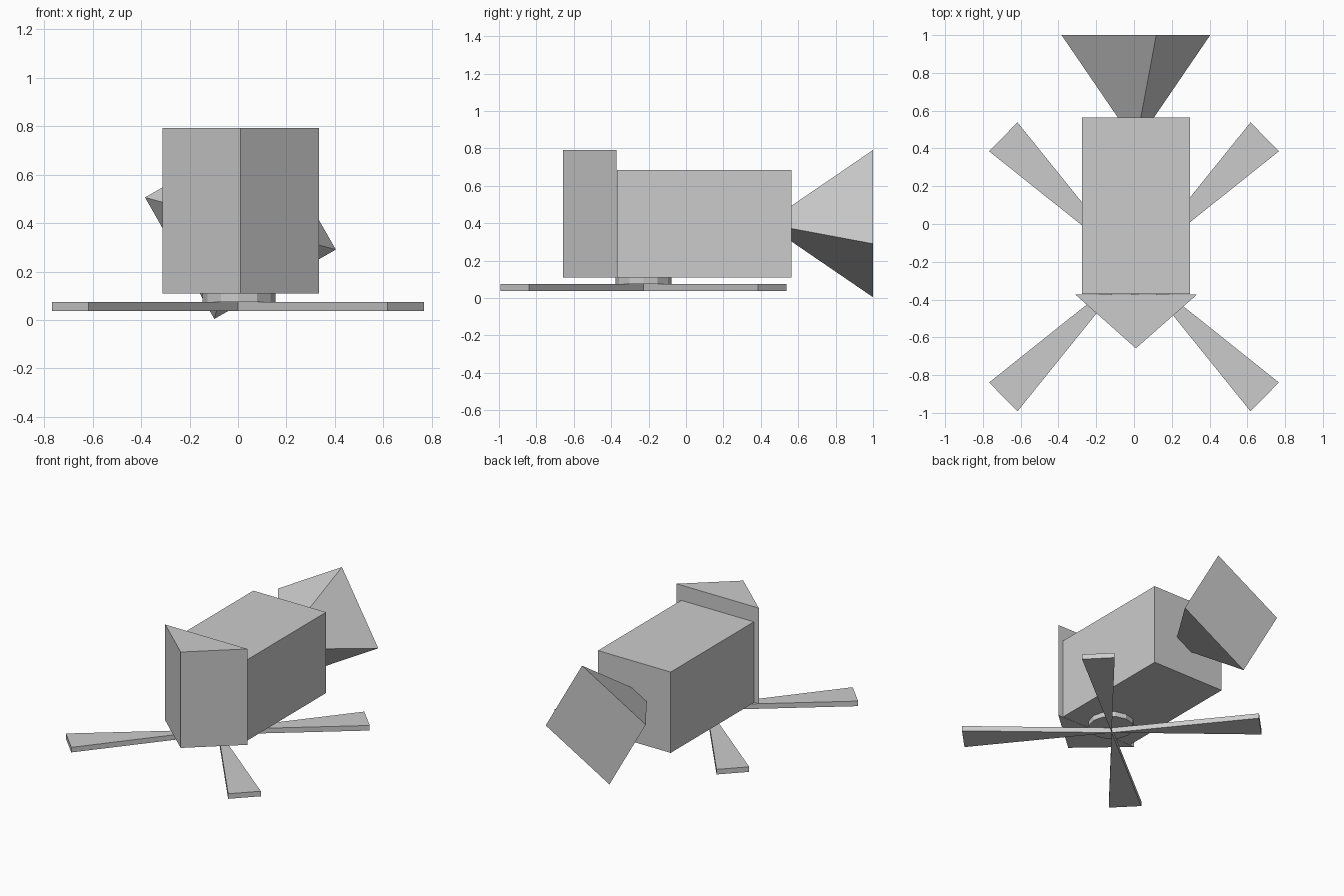
import bpy, bmesh, math
from mathutils import Matrix, Vector

if "Cube" in bpy.data.objects:
    bpy.data.objects.remove(bpy.data.objects["Cube"])


def finish(name, bm):
    bmesh.ops.recalc_face_normals(bm, faces=bm.faces)
    mesh = bpy.data.meshes.new(name)
    bm.to_mesh(mesh)
    bm.free()
    obj = bpy.data.objects.new(name, mesh)
    bpy.context.collection.objects.link(obj)
    return obj


def prism(name, outline, z0, z1):
    """Extrude a flat xy outline from z0 up to z1."""
    bm = bmesh.new()
    face = bm.faces.new([bm.verts.new((x, y, z0)) for x, y in outline])
    top = bmesh.ops.extrude_face_region(bm, geom=[face])["geom"]
    verts = [v for v in top if isinstance(v, bmesh.types.BMVert)]
    bmesh.ops.translate(bm, verts=verts, vec=(0, 0, z1 - z0))
    return finish(name, bm)


# Main body block
prism("body", [(-0.275, -0.37), (0.297, -0.37), (0.297, 0.565), (-0.275, 0.565)], 0.11, 0.685)

# Wedge-shaped nose, taller and wider than the body
prism("nose", [(-0.312, -0.372), (0.01, -0.658), (0.335, -0.372)], 0.11, 0.792)

# Four-sided tail cone flaring backwards, twisted about its axis
bm = bmesh.new()
apex_y, base_y, radius = 0.424, 1.0, 0.408
apex = bm.verts.new((0.01, apex_y, 0.398))
ring = []
for i in range(4):
    a = math.radians(-15.3 + 90 * i)
    ring.append(bm.verts.new((0.01 + radius * math.cos(a), base_y, 0.398 + radius * math.sin(a))))
bm.faces.new(ring)
for i in range(4):
    bm.faces.new((apex, ring[i], ring[(i + 1) % 4]))
finish("tail", bm)

# Short hub joining the body to the blades
cx, cy = 0.0, -0.227
bm = bmesh.new()
bmesh.ops.create_cone(bm, cap_ends=True, segments=12, radius1=0.15, radius2=0.15, depth=0.037,
                      matrix=Matrix.Translation((cx + 0.004, cy, 0.0925)))
finish("hub", bm)

# Four wedge blades meeting at a point under the hub
tip_a, tip_b = Vector((0.617, 0.765)), Vector((0.767, 0.612))
for i in range(4):
    sx, sy = (1, 1, -1, -1)[i], (1, -1, -1, 1)[i]
    outline = [(cx, cy)] + [(cx + sx * t.x, cy + sy * t.y) for t in (tip_a, tip_b)]
    prism(f"blade_{i + 1}", outline, 0.038, 0.074)
